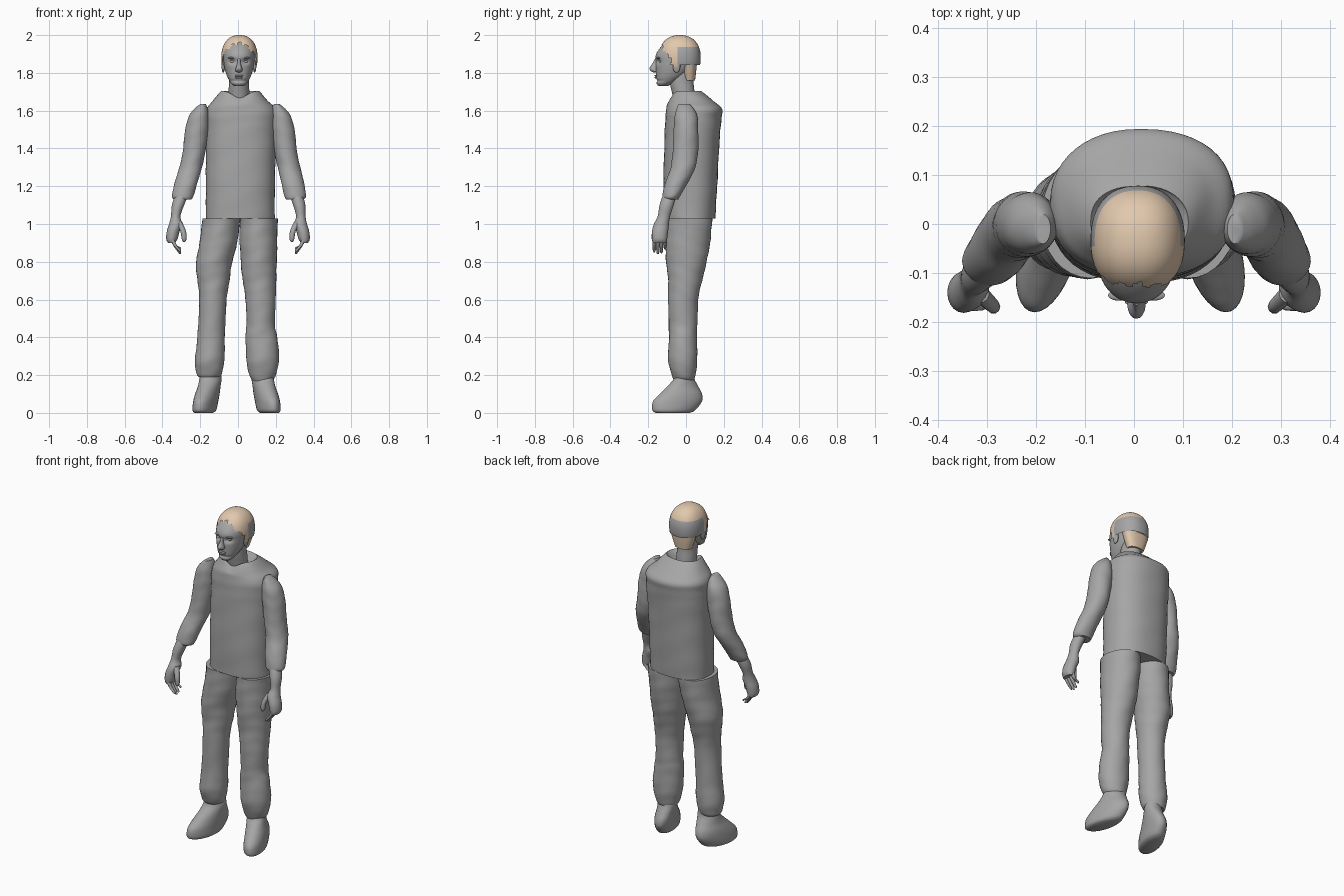
import bpy, bmesh, math
from mathutils import Vector

if "Cube" in bpy.data.objects:
    bpy.data.objects.remove(bpy.data.objects["Cube"], do_unlink=True)


def make_material(name, colour):
    mat = bpy.data.materials.new(name)
    mat.use_nodes = True
    mat.diffuse_color = colour
    mat.node_tree.nodes["Principled BSDF"].inputs["Base Color"].default_value = colour
    return mat


GREY = make_material("plain grey", (0.38, 0.38, 0.38, 1))
BLOND = make_material("blond hair", (0.76, 0.58, 0.42, 1))


def finish(name, bm, *mats):
    """Turn a bmesh into a smooth shaded object."""
    bmesh.ops.recalc_face_normals(bm, faces=bm.faces[:])
    mesh = bpy.data.meshes.new(name)
    bm.to_mesh(mesh)
    bm.free()
    for mat in mats or (GREY,):
        mesh.materials.append(mat)
    obj = bpy.data.objects.new(name, mesh)
    bpy.context.collection.objects.link(obj)
    bpy.ops.object.select_all(action='DESELECT')
    obj.select_set(True)
    bpy.context.view_layer.objects.active = obj
    bpy.ops.object.shade_smooth_by_angle(angle=math.radians(50))
    return obj


def spline(p, q, r, s, t):
    return 0.5 * (2 * q + (r - p) * t + (2 * p - 5 * q + 4 * r - s) * t * t
                  + (3 * q - p - 3 * r + s) * t ** 3)


def loft(name, sections, mat=GREY, square=2, segs=32, steps=5, ripple=0, shape=None):
    """Skin over level ovals given as (z, left, right, front, back) in hundredths."""
    rows, last = [], len(sections) - 1
    for i in range(last):
        picks = [sections[min(max(i + k, 0), last)] for k in (-1, 0, 1, 2)]
        rows += [[spline(*c, s / steps) for c in zip(*picks)] for s in range(steps)]
    rows.append(sections[last])
    bm, rings = bmesh.new(), []
    for z, x0, x1, y0, y1 in rows:
        ring = []
        for k in range(segs):
            a = math.tau * k / segs
            c, s = math.cos(a), math.sin(a)
            # cloth folds
            fold = 1 + ripple * math.sin(z * 0.6 + 2 * math.sin(a * 2)) * math.sin(z * 0.23 + a)
            px = math.copysign(abs(c) ** (2 / square), c) * fold
            py = math.copysign(abs(s) ** (2 / square), s) * fold
            co = Vector(((x0 + x1) / 2 + px * (x1 - x0) / 2,
                         (y0 + y1) / 2 + py * (y1 - y0) / 2, z)) / 100
            ring.append(bm.verts.new(shape(co) if shape else co))
        rings.append(ring)
    for low, high in zip(rings, rings[1:]):
        for k in range(segs):
            n = (k + 1) % segs
            bm.faces.new((low[k], low[n], high[n], high[k]))
    bm.faces.new(rings[0])
    bm.faces.new(rings[-1])
    return finish(name, bm, mat)


def ball(name, centre, size):
    bm = bmesh.new()
    bmesh.ops.create_uvsphere(bm, u_segments=20, v_segments=12, radius=1)
    for v in bm.verts:
        v.co = Vector(centre) + v.co * Vector(size)
    return finish(name, bm)


# Shirt body, with a dip at the front of the collar
def dip_collar(co):
    if co.z > 1.63 and co.y < 0:
        co.z -= 0.035 * math.exp(-((co.x - 0.01) / 0.05) ** 2) * (co.z - 1.63) / 0.07
    return co


loft("shirt_body", [
    (103, -17, 19.5, -11.5, 15.5), (120, -17, 19.5, -12, 16.5), (140, -17, 20, -11.5, 17.5),
    (155, -17, 20.5, -11, 18.7), (161, -16.5, 20, -10.5, 19), (165, -13.5, 16, -9.5, 14.8),
    (170, -9.5, 11.5, -7.5, 8.5), (170, -8.5, 10.5, -6.5, 7.5), (167, -6, 7, -5, 5)],
    square=2.3, segs=48, ripple=0.012, shape=dip_collar)

# Trouser legs
loft("right_trouser_leg", [
    (19, -21, -10, -6.5, 4), (21, -22, -8.5, -7.5, 5), (28, -22.8, -7.2, -9.5, 6),
    (40, -21.5, -7, -9, 5.8), (60, -20.5, -6, -9.5, 6.5), (70, -21.5, -4.5, -9.5, 8.5),
    (80, -22.2, -3, -10.5, 11), (92, -20, 0, -11, 13), (103, -19, 1, -11, 14)], ripple=0.02)
loft("left_trouser_leg", [
    (17, 7.5, 18, -6.5, 4), (20, 6, 20, -7.5, 5), (28, 4.5, 21.7, -9.5, 6),
    (40, 4, 20.8, -9, 5.8), (47, 4.5, 19.5, -9, 6), (60, 4, 20, -9.5, 6.5),
    (70, 2.5, 20.2, -9.5, 8.5), (80, 1.5, 20.5, -10.5, 11), (92, 0.8, 20.8, -11, 13),
    (103, 1, 21, -11, 14)], ripple=0.02)

SHOE = [(0, -22, -13, -16, 2), (1.5, -23, -11.5, -17.8, 5), (6, -23, -11, -17.5, 8.4),
        (10, -22.5, -10.5, -14, 8.5), (14, -21.5, -10, -10, 6.5),
        (18, -21, -9.5, -6.5, 4.5), (22, -20.5, -10, -6, 4)]
SLEEVE = [(113, -33.8, -24.5, -12, -4), (115, -35, -23.5, -12.5, -3), (122, -33.5, -21.5, -11, 1),
          (130, -31, -19, -8, 5), (140, -29, -17, -7, 6.5), (150, -28, -15.5, -6.5, 6.5),
          (157, -26, -15.5, -6, 6), (161, -23, -16, -5, 4), (163.5, -20, -17, -4, 2)]
HAND = [(90, -37, -33.5, -17.5, -10.5), (92, -38, -32, -18, -10), (96, -37.7, -31, -18, -9.5),
        (100, -36.5, -29.5, -17, -9), (104, -35.5, -30.5, -15, -8.5),
        (110, -35, -28.5, -14, -6.5), (116, -33, -26, -12, -5)]
THUMB = [(90.5, -29, -28, -17.5, -16.5), (92, -29.8, -27.3, -18.2, -15.7),
         (96, -30.5, -27.5, -18, -15), (101, -33, -29.5, -16, -12.5)]

for side, sign in (("right", 1), ("left", -1)):
    # Toes turn outwards; the mirrored side sits slightly off centre
    def place_shoe(co):
        co.x += 0.22 * (co.y + 0.04)
        return Vector((sign * co.x - (0.015 if sign < 0 else 0), co.y, co.z))

    def place_arm(co):
        shift = 0.02 * min(max((co.z - 1) / 0.3, 0), 1) if sign < 0 else 0
        return Vector((sign * co.x + shift, co.y, co.z))

    loft(side + "_shoe", SHOE, shape=place_shoe)
    loft(side + "_sleeve", SLEEVE, ripple=0.02, shape=place_arm)
    loft(side + "_hand", HAND, segs=20, shape=place_arm)
    loft(side + "_thumb", THUMB, segs=10, shape=place_arm)
    # Curled fingers, the middle ones longest
    for i in range(4):
        y, tip = -16.8 + i * 1.9, (85, 84, 84.5, 86.5)[i]
        path = [(tip, -30.5, 0.3), (tip + 1, -31, 0.8), (89, -33.5, 1), (93, -35.3, 1.1)]
        loft(f"{side}_finger_{i}", [(z, x - r, x + r, y - r, y + r) for z, x, r in path],
             segs=10, shape=place_arm)

# Head and neck, with hollows for the eyes
MID = 0.005


def sink_eyes(co):
    if co.y < -0.08:
        dx, dz = (abs(co.x - MID) - 0.034) / 0.02, (co.z - 1.86) / 0.014
        co.y += 0.016 * math.exp(-dx * dx - dz * dz)
        co.y += 0.006 * math.exp(-((co.z - 1.758) / 0.007) ** 2)
    return co


loft("neck", [(163, -5, 6, -6, 5), (170, -5, 6, -7.5, 4.5), (175, -4.8, 5.8, -8.5, 4),
              (182, -5, 6, -8, 4)])
loft("head", [
    (173, -2, 3, -14.5, -9.5), (174.5, -3.7, 4.7, -15.6, -7), (178, -5.7, 6.7, -15.8, -1),
    (182, -7, 8, -16, 3), (186, -7.6, 8.6, -16.2, 5), (190, -7.7, 8.7, -15.8, 5.5),
    (194, -6.8, 7.8, -13, 4.5), (197, -4.5, 5.5, -9, 1.5), (198, -2, 3, -6, -1)],
    square=2.15, segs=64, steps=8, shape=sink_eyes)
loft("nose", [(180.3, -0.3, 1.3, -17.5, -15), (181, -1.3, 2.3, -18.6, -14),
              (182.5, -1.2, 2.2, -19.3, -14), (185, -0.4, 1.4, -17.8, -14),
              (187.5, -0.3, 1.3, -16.5, -14)], segs=16)
ball("upper_lip", (MID, -0.158, 1.785), (0.024, 0.009, 0.005))
ball("lower_lip", (MID, -0.157, 1.775), (0.02, 0.009, 0.006))
for side, sign in (("right", -1), ("left", 1)):
    ball(side + "_eye", (MID + sign * 0.033, -0.131, 1.86), (0.015, 0.012, 0.008))
    ball(side + "_brow", (MID + sign * 0.036, -0.145, 1.879), (0.022, 0.011, 0.005))
    ball(side + "_ear", (MID + sign * 0.083, -0.05, 1.835), (0.009, 0.02, 0.034))

# Hair shell trimmed to the hairline, with a grey band round the back
bm = bmesh.new()
bmesh.ops.create_uvsphere(bm, u_segments=72, v_segments=56, radius=1)
for v in bm.verts:
    p = [math.copysign(abs(c) ** 0.88, c) for c in v.co]
    v.co = (0.0075 + 0.096 * p[0], -0.033 + 0.111 * p[1], 1.88 + 0.12 * p[2])
trimmed = []
for f in bm.faces:
    x, y, z = f.calc_center_median()
    jag = 0.008 * math.sin(x * 170)
    if y > -0.045:
        edge = 1.842
    elif y > -0.08:
        edge = 1.83 + 0.4 * (-0.045 - y)
    else:
        edge = 1.957 - 9 * (x - MID) ** 2 + jag
    if z < edge:
        trimmed.append(f)
    f.material_index = int(y > -0.045 and z < 1.94)
bmesh.ops.delete(bm, geom=trimmed, context='FACES')
finish("hair", bm, BLOND, GREY)
loft("nape_hair", [(176, -4.5, 5.5, -1.5, 4.8), (180, -6, 7, -2, 5.3), (185, -7.6, 8.6, -2.5, 5.8)],
     BLOND, square=2.4)
